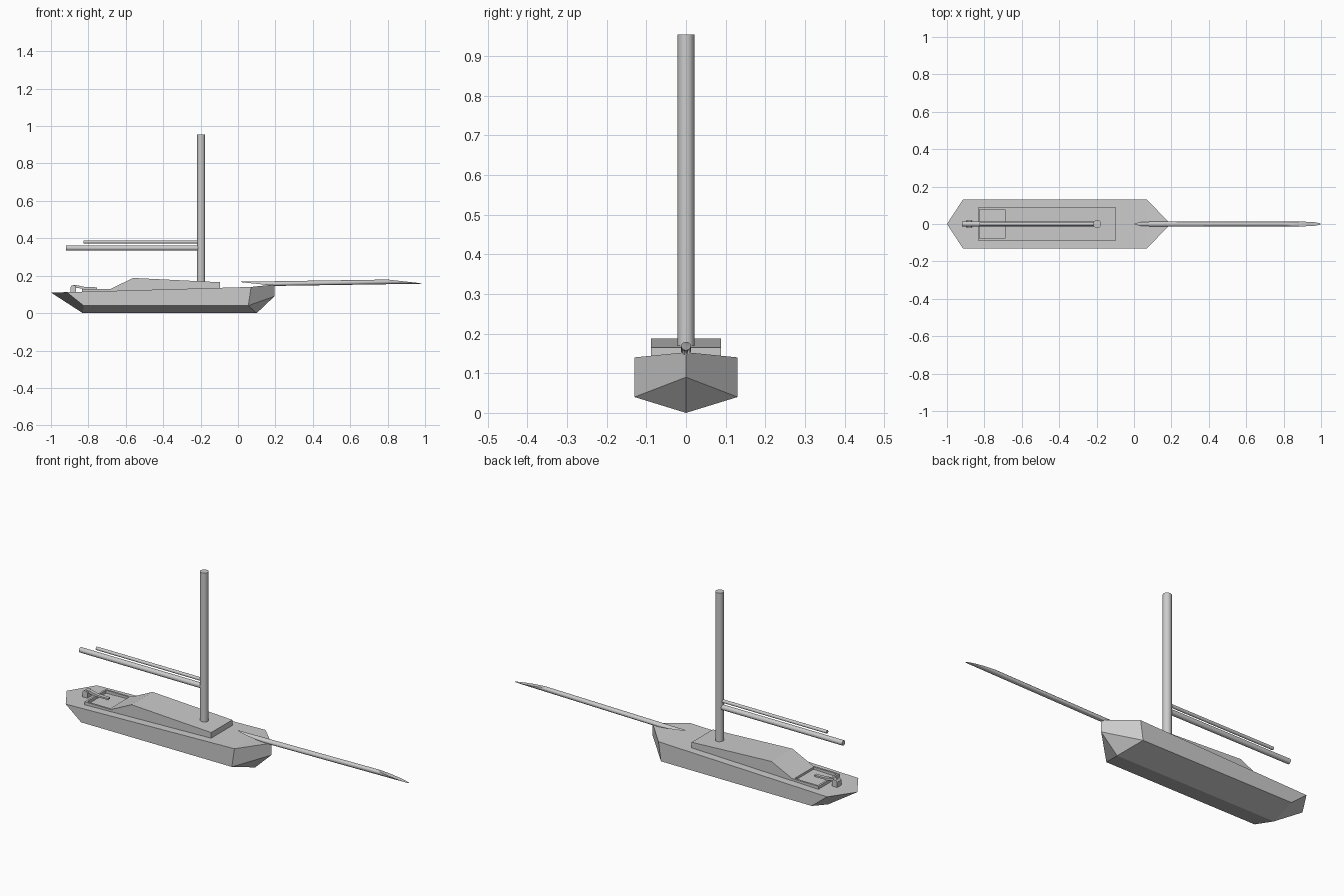
import bpy
import math

if "Cube" in bpy.data.objects:
    bpy.data.objects.remove(bpy.data.objects["Cube"])


def mesh_object(name, verts, faces):
    mesh = bpy.data.meshes.new(name)
    mesh.from_pydata(verts, [], faces)
    mesh.update()
    obj = bpy.data.objects.new(name, mesh)
    bpy.context.collection.objects.link(obj)
    # consistent outward normals
    bpy.context.view_layer.objects.active = obj
    obj.select_set(True)
    bpy.ops.object.mode_set(mode='EDIT')
    bpy.ops.mesh.select_all(action='SELECT')
    bpy.ops.mesh.normals_make_consistent(inside=False)
    bpy.ops.object.mode_set(mode='OBJECT')
    obj.select_set(False)
    return obj


def bridge(name, a, b):
    """Solid between two matching rings of points."""
    n = len(a)
    faces = [(i, (i + 1) % n, n + (i + 1) % n, n + i) for i in range(n)]
    faces += [tuple(range(n)), tuple(range(n, 2 * n))]
    return mesh_object(name, a + b, faces)


def side_profile(name, pts, half):
    """Extrude an x-z outline across the boat."""
    return bridge(name, [(x, -half, z) for x, z in pts],
                  [(x, half, z) for x, z in pts])


def box(name, x0, x1, y0, y1, z0, z1):
    pts = [(x0, y0), (x1, y0), (x1, y1), (x0, y1)]
    return bridge(name, [(x, y, z0) for x, y in pts], [(x, y, z1) for x, y in pts])


def smooth(obj):
    bpy.ops.object.select_all(action='DESELECT')
    bpy.context.view_layer.objects.active = obj
    obj.select_set(True)
    bpy.ops.object.shade_smooth_by_angle(angle=math.radians(35))
    obj.select_set(False)


def spar(name, start, end, r, n=16, cut=(0, 0)):
    """Fore-aft pole; cut slants its ends (start from below, end from above)."""
    rings = []
    for k, (x, z) in enumerate((start, end)):
        ring = []
        for i in range(n):
            a = 2 * math.pi * i / n
            h = math.sin(a)
            shift = cut[0] * (1 - h) / 2 if k == 0 else -cut[1] * (1 + h) / 2
            slope = (end[1] - start[1]) / (end[0] - start[0])
            ring.append((x + shift, r * math.cos(a), z + slope * shift + r * h))
        rings.append(ring)
    smooth(bridge(name, *rings))


# Hull: faceted, pointed at both ends, with chine and shallow V bottom
hull_verts = [
    (-1, 0, .11), (-.915, -.13, .112), (.07, -.13, .14), (.195, 0, .153),
    (.07, .13, .14), (-.915, .13, .112),
    (-.825, -.13, .04), (.055, -.13, .04), (.055, .13, .04), (-.825, .13, .04),
    (-.83, 0, 0), (.1, 0, 0), (.195, 0, .09)]
half = [(1, 2, 7, 6), (2, 3, 12, 7), (7, 12, 11), (6, 7, 11, 10),
        (0, 1, 6, 10)]
mirror = {1: 5, 2: 4, 6: 9, 7: 8}
other = [tuple(mirror.get(i, i) for i in reversed(f)) for f in half]
deck = [(0, 5, 1), (1, 5, 4, 2), (2, 4, 3)]
mesh_object("hull", hull_verts, half + other + deck)

# Cabin with sloping roof
side_profile("cabin", [(-.69, .11), (-.685, .128), (-.56, .188),
                       (-.095, .165), (-.095, .125)], .088)

# Cockpit rim
for name, x0, x1, y0, y1 in (("aft", -.835, -.825, -.088, .088),
                             ("fore", -.69, -.68, -.088, .088),
                             ("right", -.825, -.69, -.088, -.078),
                             ("left", -.825, -.69, .078, .088)):
    box("cockpit_rim_" + name, x0, x1, y0, y1, .11, .13)

# Tiller and rudder head
side_profile("rudder_head", [(-.895, .11), (-.895, .14), (-.887, .149),
                             (-.872, .149), (-.866, .14), (-.866, .11)], .018)
side_profile("tiller", [(-.88, .15), (-.86, .149), (-.82, .14), (-.754, .138),
                        (-.754, .13), (-.83, .13), (-.86, .135), (-.88, .135)], .009)

# Mast
bpy.ops.mesh.primitive_cylinder_add(vertices=20, radius=.021, depth=.805,
                                    location=(-.197, 0, .5525))
bpy.context.object.name = "mast"
smooth(bpy.context.object)

# Boom, furled sail spar and bowsprit
spar("boom", (-.92, .348), (-.2, .348), .0135)
spar("furled_sail_spar", (-.825, .381), (-.2, .381), .0085)
spar("bowsprit", (0, .155), (1, .17), .0125, cut=(.2, .2))
